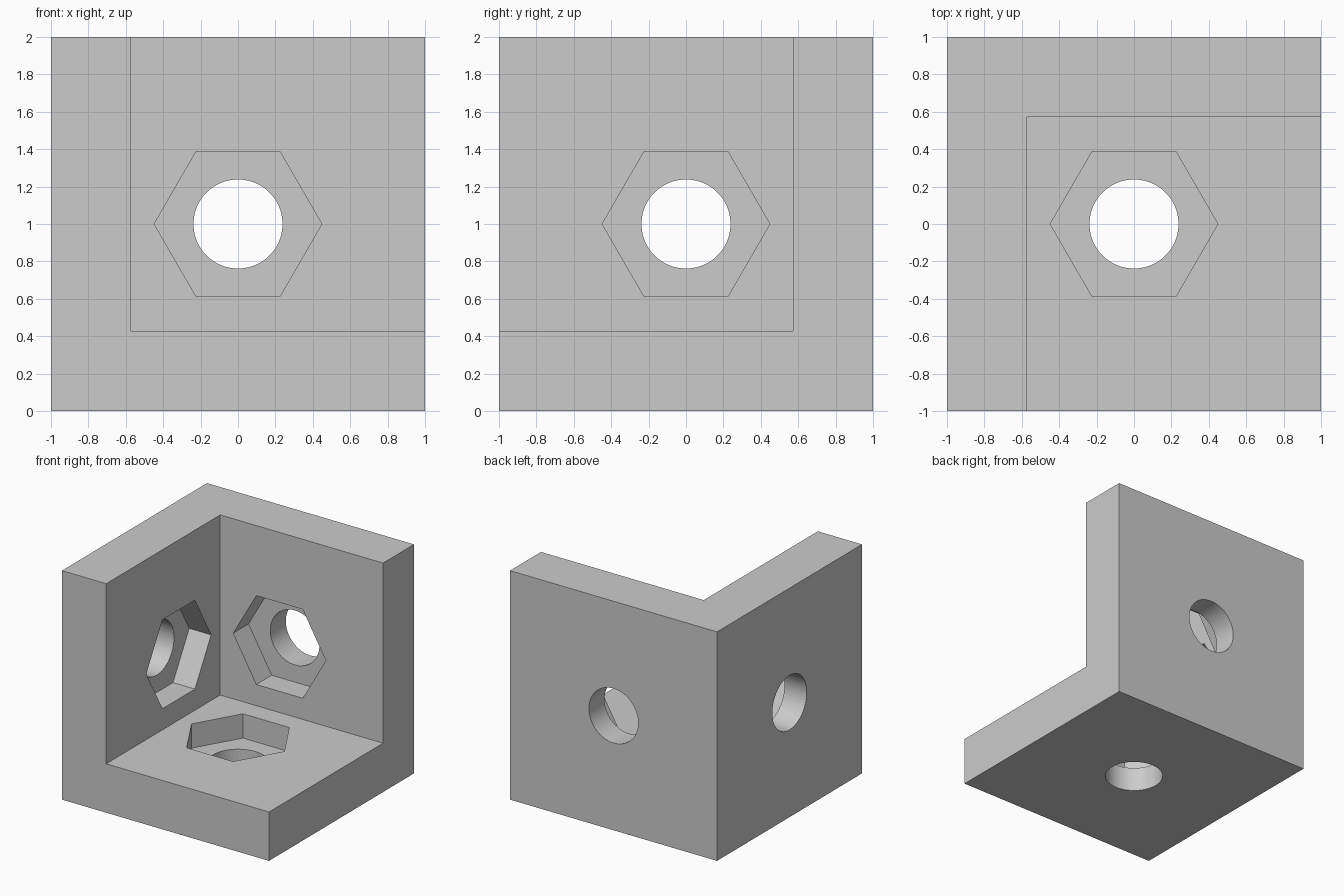
import bpy, bmesh
from math import cos, sin, tau
from mathutils import Vector

if "Cube" in bpy.data.objects:
    bpy.data.objects.remove(bpy.data.objects["Cube"])

CENTRE = Vector((0, 0, 1))
INNER = 0.573      # distance from centre to inner wall faces
POCKET = 0.785     # distance from centre to hex pocket floors


def finish(name, bm):
    bmesh.ops.recalc_face_normals(bm, faces=bm.faces)
    mesh = bpy.data.meshes.new(name)
    bm.to_mesh(mesh)
    bm.free()
    ob = bpy.data.objects.new(name, mesh)
    bpy.context.collection.objects.link(ob)
    return ob


def box(name, lo, hi):
    bm = bmesh.new()
    bmesh.ops.create_cube(bm, size=1)
    lo, hi = Vector(lo), Vector(hi)
    bmesh.ops.scale(bm, vec=hi - lo, verts=bm.verts)
    bmesh.ops.translate(bm, vec=(lo + hi) / 2, verts=bm.verts)
    return finish(name, bm)


def prism(name, u, n, radius, sides, start, end):
    """Prism along n, with its first corner towards u."""
    u, n = Vector(u), Vector(n)
    v = n.cross(u)
    bm = bmesh.new()
    ring = []
    for i in range(sides):
        a = tau * i / sides
        ring.append(bm.verts.new(CENTRE + n * start + (u * cos(a) + v * sin(a)) * radius))
    face = bm.faces.new(ring)
    ext = bmesh.ops.extrude_face_region(bm, geom=[face], use_keep_orig=True)
    moved = [g for g in ext["geom"] if isinstance(g, bmesh.types.BMVert)]
    bmesh.ops.translate(bm, vec=n * (end - start), verts=moved)
    return finish(name, bm)


def cut(target, cutter):
    mod = target.modifiers.new("cut", 'BOOLEAN')
    mod.operation = 'DIFFERENCE'
    mod.solver = 'EXACT'
    mod.object = cutter
    bpy.context.view_layer.objects.active = target
    bpy.ops.object.modifier_apply(modifier=mod.name)
    bpy.data.objects.remove(cutter)


# three-walled corner: full cube minus its open front, right, top region
bracket = box("corner_bracket", (-1, -1, 0), (1, 1, 2))
cut(bracket, box("inner_space", (-INNER, -1.5, 1 - INNER), (1.5, INNER, 2.5)))

# each wall: hexagonal nut pocket on the inside and a round bolt hole through
walls = {
    "floor": ((1, 0, 0), (0, 0, 1)),
    "back": ((1, 0, 0), (0, -1, 0)),
    "left": ((0, 1, 0), (1, 0, 0)),
}
for wall, (u, n) in walls.items():
    cut(bracket, prism(wall + "_nut_pocket", u, n, 0.448, 6, -POCKET, -0.5))
    cut(bracket, prism(wall + "_bolt_hole", u, n, 0.238, 64, -1.2, -0.6))
